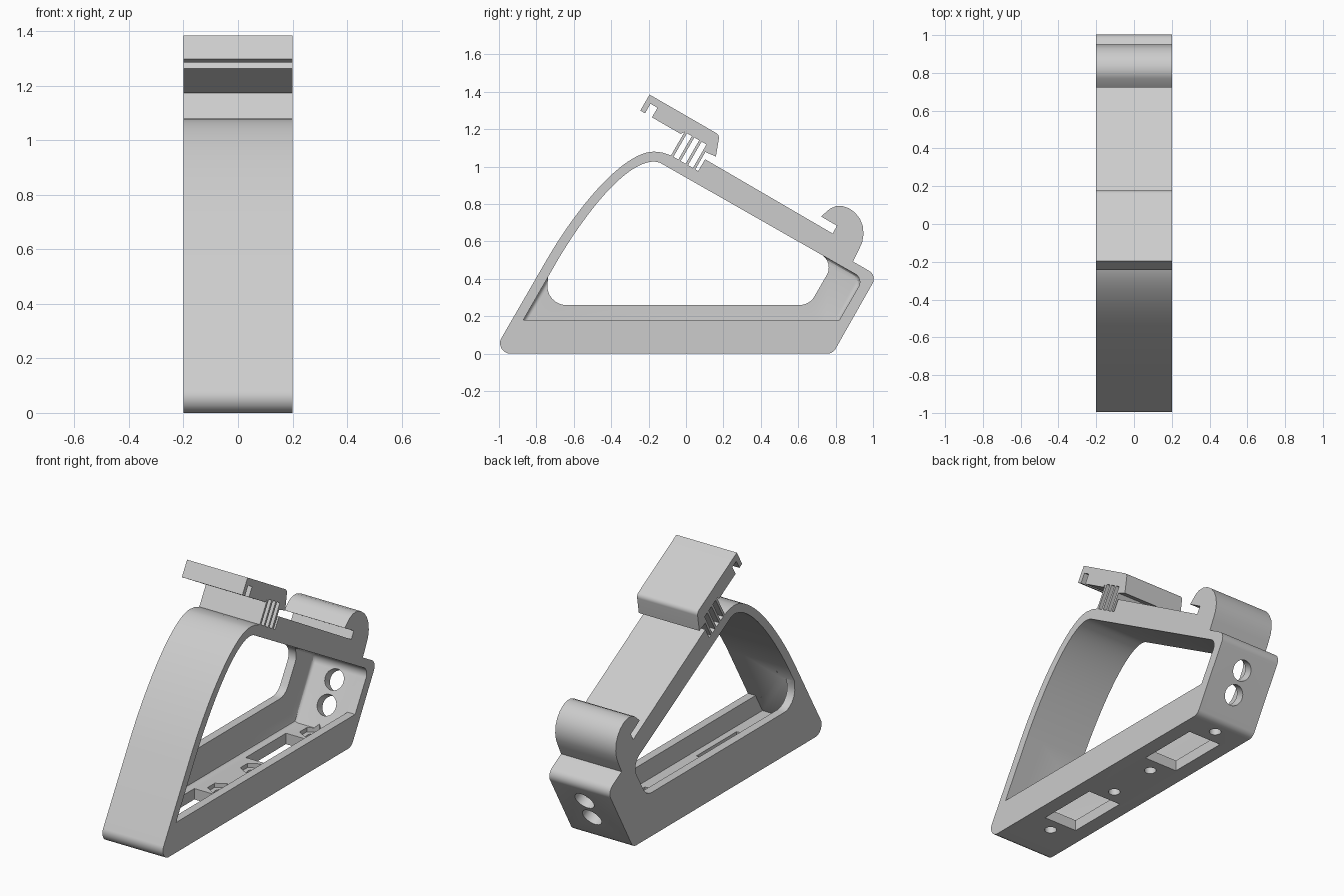
import bpy, bmesh, math
from mathutils import Vector, Matrix
from mathutils.geometry import interpolate_bezier

if bpy.data.objects.get("Cube"):
    bpy.data.objects.remove(bpy.data.objects["Cube"])

grey = bpy.data.materials.new("light_grey")
grey.use_nodes = True
grey.diffuse_color = (0.604, 0.604, 0.604, 1)
grey.node_tree.nodes["Principled BSDF"].inputs["Base Color"].default_value = grey.diffuse_color
HALF = 0.2


def rounded(points):
    """Round each (y, z, radius) corner of a profile."""
    out = []
    for i, p in enumerate(points):
        c = Vector(p[:2])
        r = p[2] if len(p) > 2 else 0
        if not r:
            out.append(c)
            continue
        a = (Vector(points[i - 1][:2]) - c).normalized()
        b = (Vector(points[(i + 1) % len(points)][:2]) - c).normalized()
        half = math.acos(a.dot(b)) / 2
        centre = c + (a + b).normalized() * (r / math.sin(half))
        start = c + a * (r / math.tan(half)) - centre
        end = c + b * (r / math.tan(half)) - centre
        for k in range(9):
            out.append(centre + start.lerp(end, k / 8).normalized() * r)
    return out


def curve(*handles):
    return [tuple(p)[:2] for p in interpolate_bezier(*[Vector(h) for h in handles], 24)]


def finish(name, bm):
    bmesh.ops.recalc_face_normals(bm, faces=bm.faces)
    mesh = bpy.data.meshes.new(name)
    bm.to_mesh(mesh)
    bm.free()
    mesh.materials.append(grey)
    obj = bpy.data.objects.new(name, mesh)
    bpy.context.scene.collection.objects.link(obj)
    return obj


def extrude(name, points, x0=-HALF, x1=HALF, fillet=0):
    """Extrude a side profile across the width."""
    bm = bmesh.new()
    face = bm.faces.new([bm.verts.new((x0, p[0], p[1])) for p in points])
    geom = bmesh.ops.extrude_face_region(bm, geom=[face])["geom"]
    for v in geom:
        if isinstance(v, bmesh.types.BMVert):
            v.co.x = x1
    if fillet:
        rim = [e for e in bm.edges if all(abs(v.co.x - x0) < 1e-5 for v in e.verts)]
        bmesh.ops.bevel(bm, geom=rim, offset=fillet, segments=3, profile=0.5, affect="EDGES")
    return finish(name, bm)


def cylinder(name, centre, radius, depth, axis=(0, 0, 1), sides=32):
    bm = bmesh.new()
    turn = Vector((0, 0, 1)).rotation_difference(Vector(axis)).to_matrix().to_4x4()
    bmesh.ops.create_cone(bm, cap_ends=True, segments=sides, radius1=radius, radius2=radius,
                          depth=depth, matrix=Matrix.Translation(centre) @ turn)
    return finish(name, bm)


def box(name, centre, size):
    bm = bmesh.new()
    bmesh.ops.create_cube(bm, size=1, matrix=Matrix.Translation(centre) @ Matrix.Diagonal((*size, 1)))
    return finish(name, bm)


def tilted(u, v, r=0):
    """Position along (u) and above (v) the sloping bar."""
    c, s = math.cos(math.pi / 6), 0.5
    return (-0.08 + u * c + v * s, 1.06 - u * s + v * c, r)


# Frame outline: foot, arch, sloping bar and end hook
arch_out = curve((-0.74, 0.51), (-0.57, 0.80), (-0.33, 1.08), (-0.17, 1.08))
outline = [(0.785, 0, 0.05), (-1.035, 0, 0.055)] + arch_out
outline += [(-0.125, 1.075), tilted(0, 0), tilted(0.168, 0), tilted(0.168, 0.073),
            (0.784, 0.642), (0.807, 0.684), (0.722, 0.733), (0.77, 0.775), (0.80, 0.788),
            (0.835, 0.789), (0.872, 0.777), (0.904, 0.754), (0.93, 0.72), (0.946, 0.68),
            (0.949, 0.636), (0.942, 0.595), (0.922, 0.55), (0.893, 0.492), (1.022, 0.418, 0.05)]
frame = extrude("frame", rounded(outline))

# Cutters: inner cavity plus a different opening on each side
arch_in = curve((-0.68, 0.51), (-0.53, 0.76), (-0.32, 1.027), (-0.17, 1.027))
arch_in += [(-0.14, 1.021)]
end_top = (0.948, 0.401, 0.05)
cavity = rounded([(-0.936, 0.065)] + arch_in + [end_top, (0.754, 0.065)])
left_open = rounded([(-0.87, 0.18)] + arch_in + [end_top, (0.82, 0.18)])
right_open = rounded([(-0.75, 0.26, 0.1), (-0.737, 0.412)] + arch_in
                     + [(0.793, 0.49, 0.08), (0.66, 0.26, 0.09)])
cutters = [extrude("cavity_cutter", cavity, -0.15, 0.15, 0.02),
           extrude("left_opening_cutter", left_open, 0.1, 0.3),
           extrude("right_opening_cutter", right_open, -0.3, -0.1)]

# Screw holes with hexagonal nut seats, base windows, cable holes
for y in (-0.72, -0.17, 0.14, 0.70):
    cutters.append(cylinder("screw_cutter", (0, y, 0.05), 0.033, 0.2))
    cutters.append(cylinder("nut_cutter", (0, y, 0.09), 0.068, 0.1, sides=6))
for y in (-0.445, 0.42):
    cutters.append(box("window_cutter", (0, y, 0.03), (0.22, 0.38, 0.12)))
for y, z in ((0.945, 0.28), (0.873, 0.155)):
    cutters.append(cylinder("cable_cutter", (0.01, y, z), 0.06, 0.24, (0, 0.866, -0.5)))

for c in cutters:
    c.hide_render = True
    m = frame.modifiers.new(c.name, "BOOLEAN")
    m.operation, m.solver, m.object = "DIFFERENCE", "EXACT", c
bpy.context.view_layer.update()
graph = bpy.context.evaluated_depsgraph_get()
frame_mesh = bpy.data.meshes.new_from_object(frame.evaluated_get(graph))
frame.modifiers.clear()
frame.data = frame_mesh
for c in cutters:
    bpy.data.objects.remove(c)

# Clip plate with grooved lip and rear foot
plate = [tilted(-0.262, 0.125), tilted(-0.262, 0.224), tilted(0.17, 0.224, 0.03),
         tilted(0.211, 0.114), tilted(0.146, 0.107), tilted(0.15, 0.145), tilted(0, 0.145),
         tilted(-0.012, 0.125), tilted(-0.19, 0.125), tilted(-0.19, 0.184),
         tilted(-0.233, 0.184), tilted(-0.233, 0.125)]
parts = [frame, extrude("clip_plate", rounded(plate))]

# Thin spring leaves between bar and clip
for i in range(4):
    u = i * 0.045
    leaf = [tilted(u, -0.01), tilted(u + 0.015, -0.01), tilted(u + 0.015, 0.155), tilted(u, 0.155)]
    parts.append(extrude(f"spring_leaf_{i + 1}", leaf))

for obj in parts:
    bpy.ops.object.select_all(action="DESELECT")
    obj.select_set(True)
    bpy.context.view_layer.objects.active = obj
    bpy.ops.object.shade_smooth_by_angle(angle=math.radians(30))
